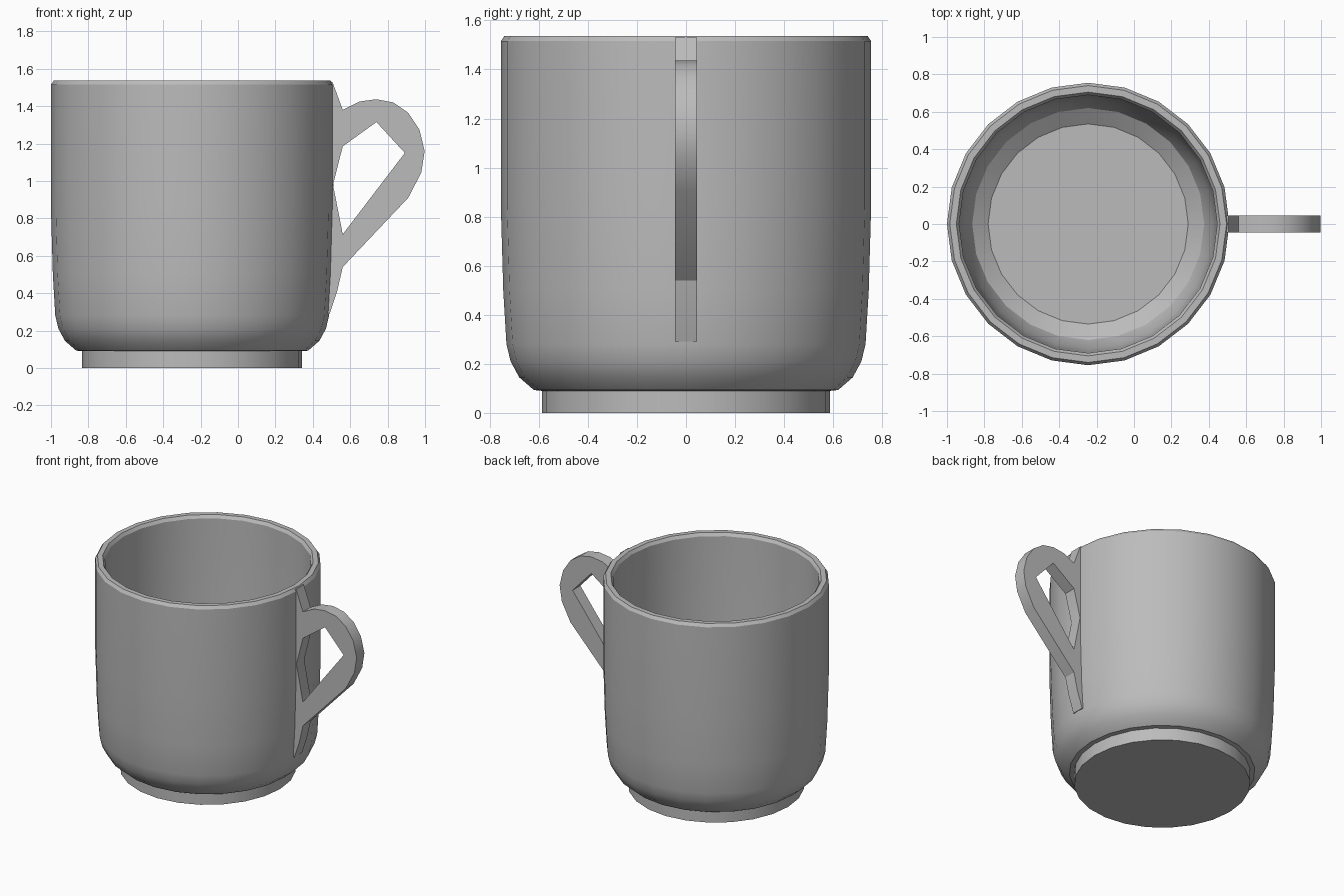
import bpy, bmesh, math

cube = bpy.data.objects.get("Cube")
if cube:
    bpy.data.objects.remove(cube, do_unlink=True)

CENTER_X = -0.245
SIDES = 24

# One plain grey for the whole mug
grey = bpy.data.materials.new("Plain grey")
grey.use_nodes = True
color = (0.5, 0.5, 0.5, 1)
grey.diffuse_color = color
grey.node_tree.nodes["Principled BSDF"].inputs["Base Color"].default_value = color


def finish(obj, angle):
    bpy.ops.object.select_all(action="DESELECT")
    obj.select_set(True)
    bpy.context.view_layer.objects.active = obj
    if obj.type == "CURVE":
        bpy.ops.object.convert(target="MESH")
    bpy.ops.object.shade_smooth_by_angle(angle=math.radians(angle))


def lathe(name, profile):
    """Revolve (radius, height) points and cap both ends."""
    bm = bmesh.new()
    rings = []
    for radius, z in profile:
        ring = []
        for i in range(SIDES):
            a = math.tau * i / SIDES
            ring.append(bm.verts.new((radius * math.cos(a), radius * math.sin(a), z)))
        rings.append(ring)
    for low, high in zip(rings, rings[1:]):
        for i in range(SIDES):
            j = (i + 1) % SIDES
            bm.faces.new((low[i], low[j], high[j], high[i]))
    bm.faces.new(rings[0])
    bm.faces.new(rings[-1])
    bmesh.ops.recalc_face_normals(bm, faces=bm.faces)
    mesh = bpy.data.meshes.new(name)
    bm.to_mesh(mesh)
    bm.free()
    mesh.materials.append(grey)
    obj = bpy.data.objects.new(name, mesh)
    obj.location.x = CENTER_X
    bpy.context.collection.objects.link(obj)
    finish(obj, 28)


def flat_plate(name, loops, half_width):
    """Extrude an outline with holes, drawn in x and z, evenly along y."""
    curve = bpy.data.curves.new(name, "CURVE")
    curve.dimensions = "2D"
    curve.fill_mode = "BOTH"
    curve.extrude = half_width
    for loop in loops:
        spline = curve.splines.new("POLY")
        spline.points.add(len(loop) - 1)
        for point, (x, z) in zip(spline.points, loop):
            point.co = (x, z, 0, 1)
        spline.use_cyclic_u = True
    curve.materials.append(grey)
    obj = bpy.data.objects.new(name, curve)
    obj.rotation_euler.x = math.pi / 2
    bpy.context.collection.objects.link(obj)
    finish(obj, 28)


# Cup: foot, rounded lower bowl, straight wall, thin rim, inner wall and floor
lathe("cup_body", [
    (0.588, 0), (0.588, 0.09), (0.62, 0.093), (0.68, 0.145), (0.715, 0.21),
    (0.732, 0.28), (0.745, 0.5), (0.755, 0.85), (0.755, 1.515),
    (0.74, 1.537), (0.705, 1.537), (0.69, 1.515),
    (0.685, 0.8), (0.665, 0.32), (0.62, 0.22), (0.535, 0.16),
])

# Handle: arched loop with flared roots set into the wall
handle_outline = [
    (0.46, 1.53), (0.505, 1.53), (0.56, 1.38), (0.65, 1.425), (0.74, 1.437),
    (0.83, 1.42), (0.91, 1.365), (0.97, 1.275), (0.998, 1.16), (0.98, 1.045),
    (0.91, 0.91), (0.56, 0.54), (0.53, 0.41), (0.49, 0.29), (0.46, 0.29),
]
handle_hole = [(0.56, 1.185), (0.74, 1.315), (0.892, 1.15), (0.56, 0.715), (0.508, 0.98)]
flat_plate("handle", [handle_outline, handle_hole], 0.045)
